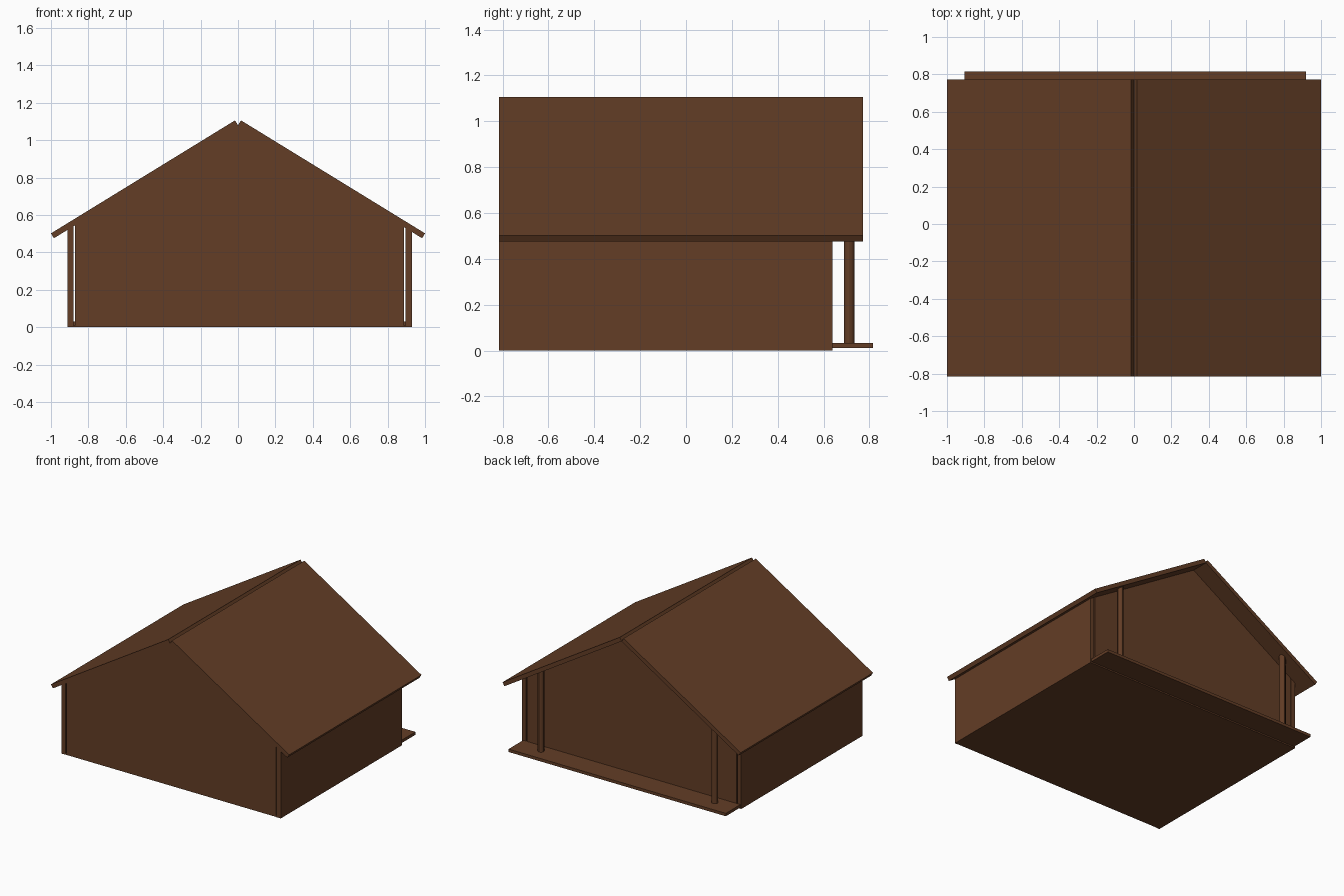
import bpy, bmesh

if "Cube" in bpy.data.objects:
    bpy.data.objects.remove(bpy.data.objects["Cube"])

# One brown for the whole house
brown = bpy.data.materials.new("dark brown wood")
brown.diffuse_color = (0.125, 0.047, 0.019, 1)
brown.use_nodes = True
brown.node_tree.nodes["Principled BSDF"].inputs["Base Color"].default_value = brown.diffuse_color

FRONT, BACK, ROOF_BACK = -0.815, 0.64, 0.773
SLOPE = 0.613


def under(x):
    """Height of the underside of the roof at x."""
    return 1.08 - SLOPE * abs(x)


def prism(name, profile, y0, y1):
    """Extrude a closed x/z profile along y."""
    bm = bmesh.new()
    face = bm.faces.new([bm.verts.new((x, y0, z)) for x, z in profile])
    ext = bmesh.ops.extrude_face_region(bm, geom=[face])
    moved = [v for v in ext["geom"] if isinstance(v, bmesh.types.BMVert)]
    bmesh.ops.translate(bm, vec=(0, y1 - y0, 0), verts=moved)
    bmesh.ops.recalc_face_normals(bm, faces=bm.faces)
    mesh = bpy.data.meshes.new(name)
    bm.to_mesh(mesh)
    bm.free()
    mesh.materials.append(brown)
    obj = bpy.data.objects.new(name, mesh)
    bpy.context.collection.objects.link(obj)
    return obj


def rect(x0, x1, z0, z1):
    return [(x0, z0), (x1, z0), (x1, z1), (x0, z1)]


# Floor and back porch deck
prism("floor", rect(-0.912, 0.93, 0, 0.01), FRONT + 0.002, BACK)
prism("porch_deck", rect(-0.905, 0.92, 0.01, 0.032), BACK - 0.002, 0.815)

# Gabled end walls
gable = [(-0.871, 0.003), (0.888, 0.003), (0.888, under(0.888)),
         (0, under(0)), (-0.871, under(0.871))]
prism("front_wall", gable, FRONT, FRONT + 0.03)
prism("back_wall", gable, BACK - 0.03, BACK)

# Side walls, leaving a thin slit beside the end walls
for name, xo, xi in (("left_wall", -0.912, -0.879), ("right_wall", 0.93, 0.896)):
    prism(name, [(xo, 0), (xi, 0), (xi, under(xi)), (xo, under(xo))], FRONT, BACK)

# Roof slabs, square ended so a notch is left along the ridge
for name, s in (("left_roof", -1), ("right_roof", 1)):
    prism(name, [(0, 1.08), (s * 0.016, 1.106), (s * 1.0, 0.502), (s * 0.984, 0.476)],
          FRONT, ROOF_BACK)

# Round porch posts
for name, x in (("left_porch_post", -0.74), ("right_porch_post", 0.72)):
    top = under(x) + 0.012
    bpy.ops.mesh.primitive_cylinder_add(vertices=12, radius=0.023, depth=top - 0.03,
                                        location=(x, 0.712, (top + 0.03) / 2))
    post = bpy.context.object
    post.name = name
    post.data.materials.append(brown)
    bpy.ops.object.shade_smooth_by_angle()
